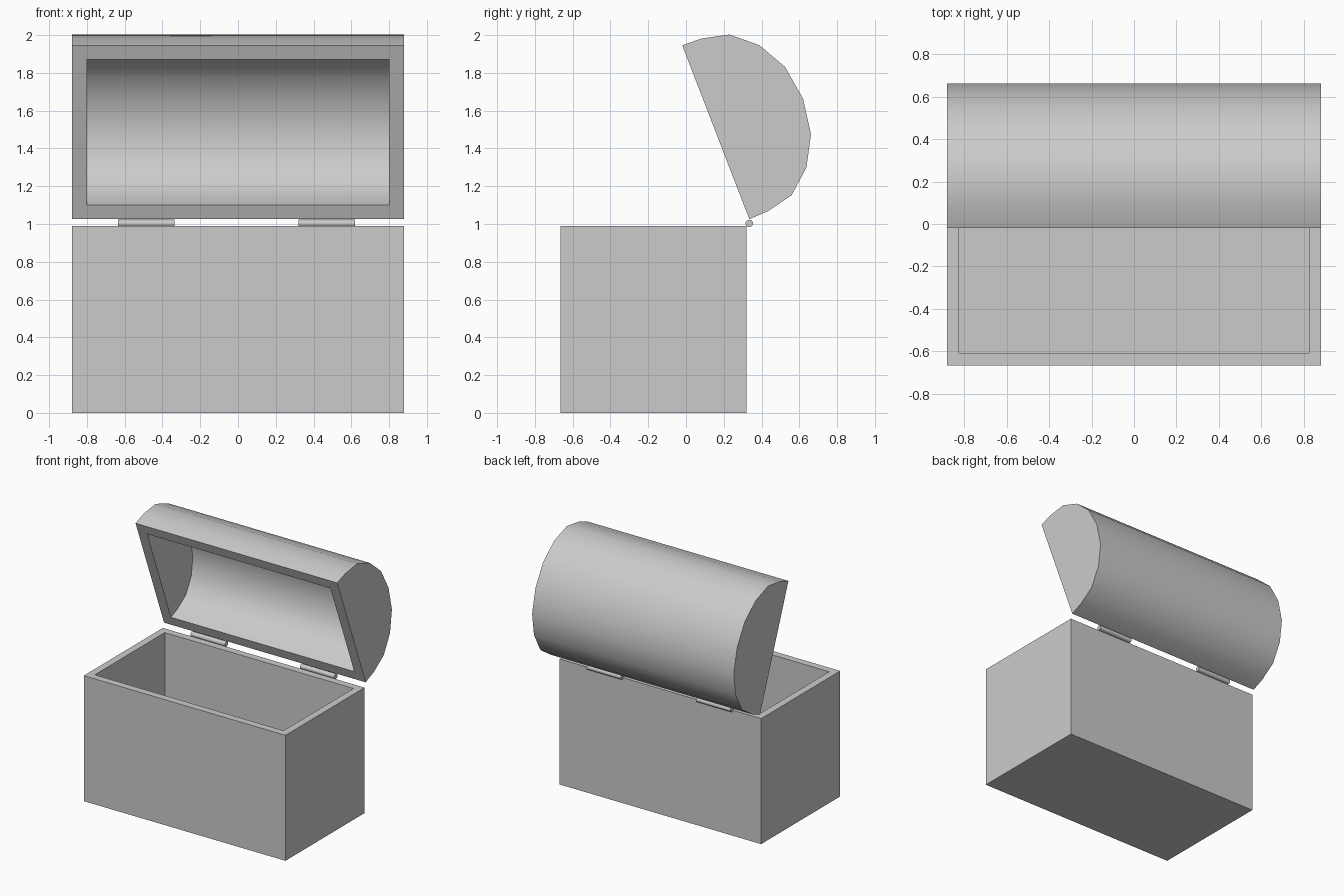
import bpy, bmesh, math

if "Cube" in bpy.data.objects:
    bpy.data.objects.remove(bpy.data.objects["Cube"])

W, WALL = 0.88, 0.08            # half width, wall thickness


def finish(name, bm, smooth=None):
    bmesh.ops.recalc_face_normals(bm, faces=bm.faces)
    me = bpy.data.meshes.new(name)
    bm.to_mesh(me)
    bm.free()
    ob = bpy.data.objects.new(name, me)
    bpy.context.collection.objects.link(ob)
    if smooth:
        bpy.ops.object.select_all(action='DESELECT')
        ob.select_set(True)
        bpy.context.view_layer.objects.active = ob
        bpy.ops.object.shade_smooth_by_angle(angle=math.radians(smooth))
    return ob


# chest body: box with an inset, sunken top
bm = bmesh.new()
bmesh.ops.create_cube(bm, size=1)
for v in bm.verts:
    v.co = (v.co.x * 2 * W, v.co.y * 0.985 - 0.1725, (v.co.z + 0.5) * 0.99)
top = max(bm.faces, key=lambda f: f.calc_center_median().z)
bmesh.ops.inset_region(bm, faces=[top], thickness=WALL)
floor = bmesh.ops.extrude_discrete_faces(bm, faces=[top])["faces"][0]
for v in floor.verts:
    v.co.z = WALL
finish("chest_body", bm)

# lid: hollow barrel shell, (along opening, depth) half profile mirrored
half = [(-0.493, 0), (-0.49, 0.107), (-0.456, 0.254), (-0.347, 0.381), (-0.19, 0.467)]
profile = half + [(0, 0.495)] + [(-a, d) for a, d in reversed(half)]
tilt = math.atan2(0.355, 0.92)
CY, CZ = 0.1575, 1.486          # centre of the lid opening


def ring(bm, x, s):
    c, n = math.cos(tilt), math.sin(tilt)
    return [bm.verts.new((x, CY - a * s * n + d * s * c, CZ + a * s * c + d * s * n))
            for a, d in profile]


bm = bmesh.new()
inner = 1 - WALL / 0.493
oL, oR = ring(bm, -W, 1), ring(bm, W, 1)
iL, iR = ring(bm, WALL - W, inner), ring(bm, W - WALL, inner)
for left, right in ((oL, oR), (iL, iR)):
    bm.faces.new(left)
    bm.faces.new(right)
    for i in range(len(profile) - 1):
        bm.faces.new((left[i], left[i + 1], right[i + 1], right[i]))
# flat rim around the lid opening
outer_loop = [oL[0], oR[0], oR[-1], oL[-1]]
inner_loop = [iL[0], iR[0], iR[-1], iL[-1]]
for i in range(4):
    j = (i + 1) % 4
    bm.faces.new((outer_loop[i], outer_loop[j], inner_loop[j], inner_loop[i]))
finish("barrel_lid", bm, 35)

# hinge pins
for name, x in (("hinge_left", -0.485), ("hinge_right", 0.47)):
    bm = bmesh.new()
    bmesh.ops.create_cone(bm, cap_ends=True, segments=10, radius1=0.02, radius2=0.02, depth=0.3)
    for v in bm.verts:
        v.co = (x + v.co.z, 0.335 + v.co.x, 1.003 + v.co.y)
    finish(name, bm, 40)
